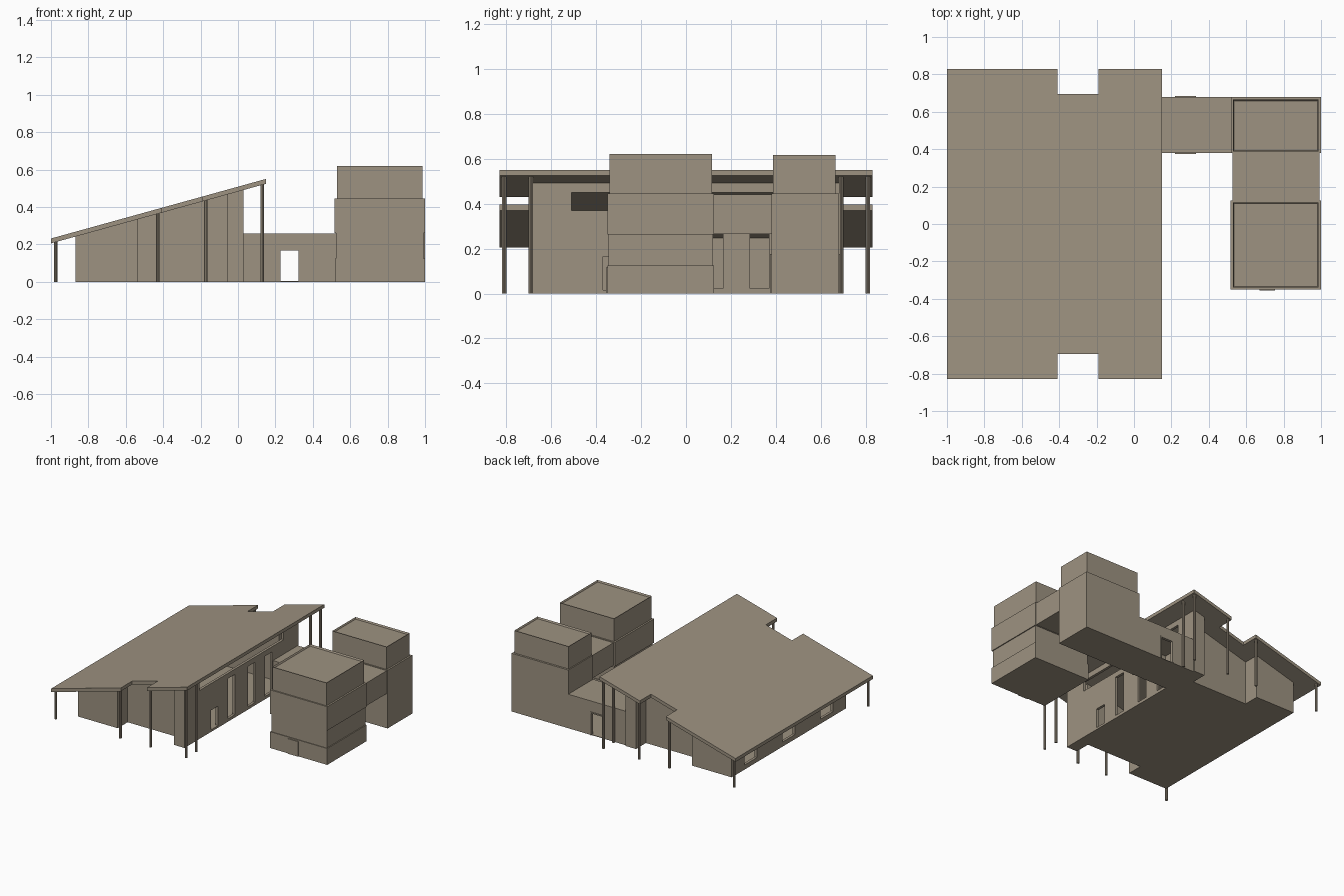
import bpy, bmesh

if "Cube" in bpy.data.objects:
    bpy.data.objects.remove(bpy.data.objects["Cube"])

mat = bpy.data.materials.new("warm_stone")
mat.diffuse_color = (0.34, 0.29, 0.22, 1)
mat.use_nodes = True
mat.node_tree.nodes["Principled BSDF"].inputs["Base Color"].default_value = mat.diffuse_color


def roof_top(x):
    return 0.232 + (x + 1) * 0.277


def roof_under(x):
    return roof_top(x) - 0.026


def finish(name, bm):
    bmesh.ops.recalc_face_normals(bm, faces=bm.faces)
    me = bpy.data.meshes.new(name)
    bm.to_mesh(me)
    bm.free()
    me.materials.append(mat)
    ob = bpy.data.objects.new(name, me)
    bpy.context.collection.objects.link(ob)
    return ob


def prism(name, outline, low, high):
    """Vertical prism whose bottom and top heights are functions of x."""
    bm = bmesh.new()
    lower = [bm.verts.new((x, y, low(x))) for x, y in outline]
    upper = [bm.verts.new((x, y, high(x))) for x, y in outline]
    bm.faces.new(lower)
    bm.faces.new(upper)
    n = len(outline)
    for i in range(n):
        j = (i + 1) % n
        bm.faces.new((lower[i], lower[j], upper[j], upper[i]))
    return finish(name, bm)


def box(name, x0, x1, y0, y1, z0, z1, parapet=False):
    ob = prism(name, [(x0, y0), (x1, y0), (x1, y1), (x0, y1)],
               lambda x: z0, lambda x: z1)
    if parapet:
        # Thin raised rim around a sunken flat top
        bm = bmesh.new()
        bm.from_mesh(ob.data)
        top = max(bm.faces, key=lambda f: f.calc_center_median().z)
        bmesh.ops.inset_region(bm, faces=[top], thickness=0.009)
        bmesh.ops.translate(bm, verts=top.verts, vec=(0, 0, -0.012))
        bm.to_mesh(ob.data)
        bm.free()
    return ob


def cut(ob, cutters):
    for c in cutters:
        m = ob.modifiers.new("cut", 'BOOLEAN')
        m.operation = 'DIFFERENCE'
        m.solver = 'EXACT'
        m.object = c
    dg = bpy.context.evaluated_depsgraph_get()
    me = bpy.data.meshes.new_from_object(ob.evaluated_get(dg))
    ob.modifiers.clear()
    ob.data = me
    for c in cutters:
        bpy.data.objects.remove(c)


def mirrored(half):
    return half + [(x, -y) for x, y in reversed(half)]


def hall_outline(t):
    y, r = -0.69 + t, -0.57 + t
    return mirrored([(-0.87 + t, y), (-0.535 - t, y), (-0.535 - t, r),
                     (-0.06 + t, r), (-0.06 + t, y), (0.03 - t, y)])


# Sloping roof slab with a notch on each side
roof = mirrored([(-1, -0.83), (-0.41, -0.83), (-0.41, -0.695),
                 (-0.19, -0.695), (-0.19, -0.83), (0.15, -0.83)])
prism("roof", roof, roof_under, roof_top)

# Hollow hall with window, door and clerestory openings
hall = prism("hall_walls", hall_outline(0), lambda x: 0,
             lambda x: roof_under(x) + 0.004)
holes = [prism("hall_void", hall_outline(0.02), lambda x: 0.015, lambda x: 0.8)]
for yc, z0, z1 in ((-0.327, 0.016, 0.165), (-0.122, 0.022, 0.33),
                   (0.122, 0.022, 0.33), (0.327, 0.022, 0.33)):
    holes.append(box("opening", 0, 0.06, yc - 0.043, yc + 0.043, z0, z1))
holes.append(box("clerestory", 0, 0.06, -0.51, 0.51, 0.37, 0.45))
for yc in (-0.46, 0, 0.46):
    holes.append(box("opening", -0.9, -0.84, yc - 0.075, yc + 0.075, 0.035, 0.15))
cut(hall, holes)

# Slim round roof columns
posts = [(x, s * 0.81) for x in (-0.975, -0.428, -0.172, 0.13) for s in (-1, 1)]
posts += [(0.13, -0.69), (0.13, 0.69)]
for x, y in posts:
    h = roof_under(x) + 0.006
    bm = bmesh.new()
    bmesh.ops.create_cone(bm, cap_ends=True, segments=10, radius1=0.01,
                          radius2=0.01, depth=h)
    bmesh.ops.translate(bm, verts=bm.verts, vec=(x, y, h / 2))
    finish("roof_column", bm)

# Hollow link passage with a doorway on both sides
link = box("link_passage", 0.03, 0.525, 0.38, 0.68, 0, 0.26)
cut(link, [box("link_void", 0.045, 0.51, 0.395, 0.665, 0.004, 0.245),
           box("doorway", 0.227, 0.323, 0.3, 0.75, 0.004, 0.168)])
for y in (0.3775, 0.6825):
    frame = box("doorway_frame", 0.218, 0.332, y - 0.003, y + 0.003, 0, 0.177)
    cut(frame, [box("doorway", 0.227, 0.323, 0.3, 0.75, -0.01, 0.168)])

# Front tower: stacked storeys, alternately wide and slightly set back
box("front_tower_base", 0.518, 1.0, -0.35, 0.125, 0, 0.125)
box("front_tower_second", 0.524, 0.993, -0.345, 0.12, 0.125, 0.262)
box("front_tower_third", 0.515, 1.0, -0.35, 0.125, 0.262, 0.445)
box("front_tower_top", 0.528, 0.987, -0.34, 0.116, 0.445, 0.62, parapet=True)
box("front_tower_door", 0.67, 0.755, -0.356, -0.349, 0, 0.115)

# Back tower and the raised bridge between the towers
box("back_tower_base", 0.52, 1.0, 0.38, 0.68, 0, 0.445)
box("back_tower_top", 0.528, 0.987, 0.387, 0.665, 0.445, 0.617, parapet=True)
box("tower_bridge", 0.527, 0.993, 0.12, 0.385, 0.265, 0.44)
